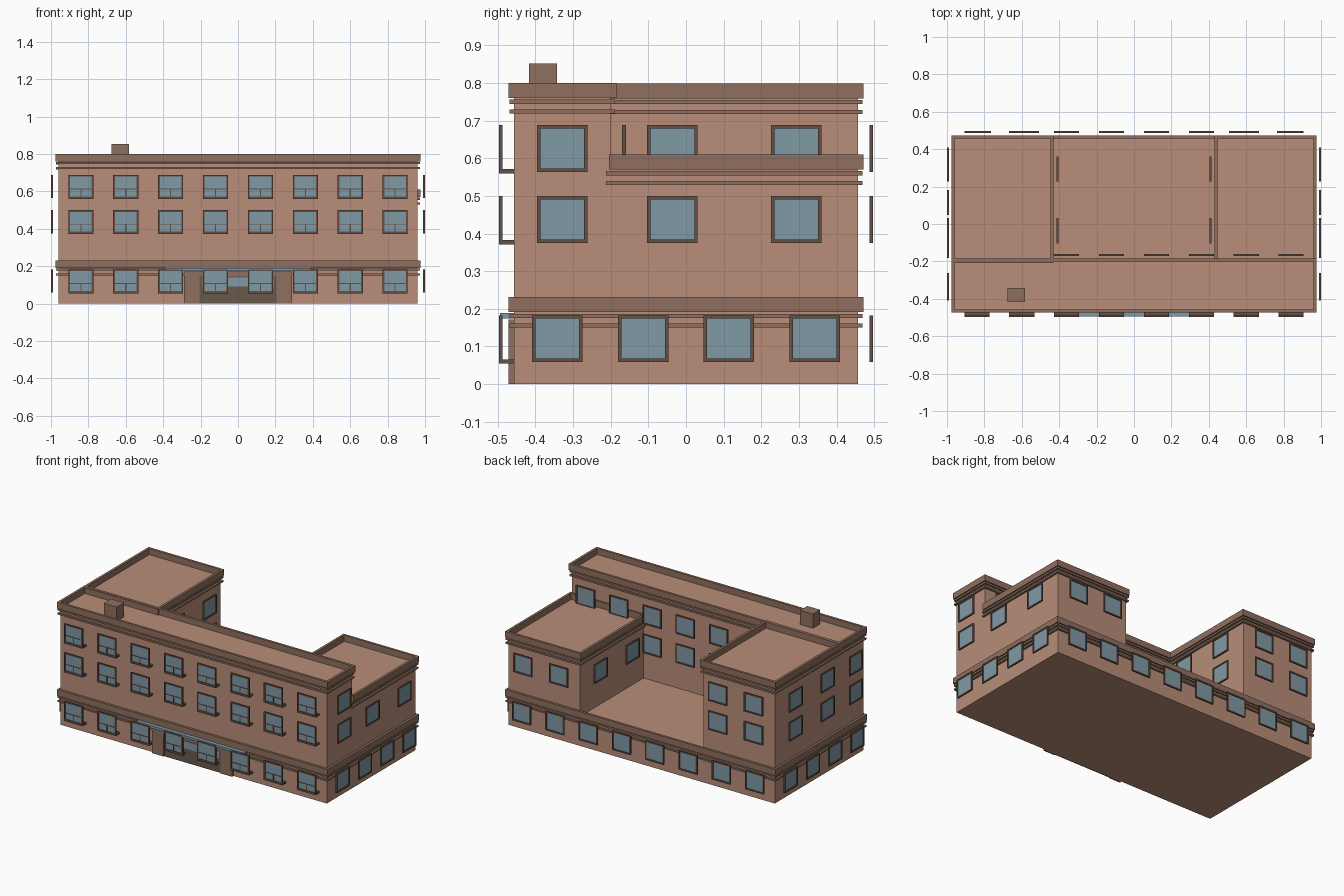
import bpy, bmesh
from math import pi
from mathutils import Matrix, Vector

if "Cube" in bpy.data.objects:
    bpy.data.objects.remove(bpy.data.objects["Cube"])


def material(name, r, g, b):
    m = bpy.data.materials.new(name)
    m.diffuse_color = (r, g, b, 1)
    m.use_nodes = True
    m.node_tree.nodes["Principled BSDF"].inputs["Base Color"].default_value = m.diffuse_color
    return m


WALL = material("wall_clay", 0.48, 0.27, 0.19)
TRIM = material("trim_brown", 0.28, 0.16, 0.115)
FRAME = material("frame_dark", 0.13, 0.08, 0.06)
GLASS = material("glass_blue", 0.22, 0.32, 0.38)
DOOR = material("door_brown", 0.14, 0.10, 0.07)


def add_box(bm, x0, x1, y0, y1, z0, z1, slot=0):
    mat = (Matrix.Translation(Vector((x0 + x1, y0 + y1, z0 + z1)) / 2)
           @ Matrix.Diagonal((x1 - x0, y1 - y0, z1 - z0, 1)))
    verts = bmesh.ops.create_cube(bm, size=1, matrix=mat)["verts"]
    for f in {f for v in verts for f in v.link_faces}:
        f.material_index = slot


def make_mesh(name, boxes, mats):
    bm = bmesh.new()
    for b in boxes:
        add_box(bm, *b)
    me = bpy.data.meshes.new(name)
    bm.to_mesh(me)
    bm.free()
    for m in mats:
        me.materials.append(m)
    return me


def place(name, me, loc=(0, 0, 0), turn=0):
    ob = bpy.data.objects.new(name, me)
    ob.location = loc
    ob.rotation_euler.z = turn
    bpy.context.collection.objects.link(ob)
    return ob


def part(name, mat, *boxes):
    return place(name, make_mesh(name, boxes, [mat]))


def ring(x0, x1, y0, y1, z0, z1, t):
    """Four boxes forming a rectangular rim."""
    return [(x0, x1, y0, y0 + t, z0, z1), (x0, x1, y1 - t, y1, z0, z1),
            (x0, x0 + t, y0 + t, y1 - t, z0, z1), (x1 - t, x1, y0 + t, y1 - t, z0, z1)]


# Building volumes, each with a parapet rim and two thin cornice bands
def block(name, x0, x1, y0, y1, top, front_over=0.015):
    part(name + "_walls", WALL, (x0, x1, y0, y1, 0, top - 0.04))
    o = 0.015
    part(name + "_parapet", TRIM,
         *ring(x0 - o, x1 + o, y0 - front_over, y1 + o, top - 0.04, top, 0.016))
    c = 0.012
    part(name + "_cornices", TRIM,
         *[(x0 - c, x1 + c, y0 - c, y1 + c, top - a, top - b)
           for a, b in ((0.055, 0.044), (0.081, 0.07))])


W, F, B, MID, IN = 0.96, -0.457, 0.457, -0.2, 0.445
block("ground_floor", -W, W, F, B, 0.231)
block("front_block", -W, W, F, MID, 0.8)
block("left_wing", -W, -IN, MID, B, 0.799, 0.008)
block("right_wing", IN, W, MID, B, 0.61, 0.004)

# Chimney
part("chimney", TRIM, (-0.675, -0.582, -0.417, -0.343, 0.75, 0.852))

# Window meshes: frame and pane standing just off the wall, facing -y
hw, hh = 0.067, 0.062


def rim(w, h, y0, y1, t):
    return [(-w, w, y0, y1, h - t, h, 0), (-w, w, y0, y1, -h, -h + t, 0),
            (-w, -w + t, y0, y1, -h + t, h - t, 0), (w - t, w, y0, y1, -h + t, h - t, 0)]


plain = rim(hw, hh, -0.04, -0.03, 0.009) + [
    (-hw + 0.008, hw - 0.008, -0.036, -0.032, -hh + 0.008, hh - 0.008, 1)]
fancy = plain + [
    (-hw + 0.008, hw - 0.008, -0.038, -0.031, -0.016, -0.011, 0),   # crossbar
    (-0.003, 0.003, -0.038, -0.031, -hh + 0.008, -0.013, 0),        # lower mullion
    (-hw, hw, -0.04, 0, -hh - 0.004, -hh + 0.007, 0)]               # sill
PLAIN = make_mesh("plain_window", plain, [FRAME, GLASS])
FANCY = make_mesh("sill_window", fancy, [FRAME, GLASS])

LEVELS = Z1, Z2, Z3 = 0.121, 0.4375, 0.626
COLS = [(i - 3.5) * 0.24 for i in range(8)]
WING_Y = (-0.036, 0.293)
WING_X = (0.574, 0.831)

# Front windows
for z in LEVELS:
    for x in COLS:
        place("front_window", FANCY, (x, F, z))

# Side windows
for s, turn in ((1, pi / 2), (-1, -pi / 2)):
    for i in range(4):
        place("side_window", PLAIN, (s * W, (i - 1.5) * 0.228, Z1), turn)
    for z in (Z2, Z3):
        place("side_window", PLAIN, (s * W, -0.3285, z), turn)
    for z in ((Z2,) if s > 0 else (Z2, Z3)):
        for y in WING_Y:
            place("side_window", PLAIN, (s * W, y, z), turn)
            place("courtyard_side_window", PLAIN, (s * IN, y, z), -turn)
        for x in WING_X:
            place("wing_back_window", PLAIN, (s * x, B, z), pi)

# Back windows and courtyard windows of the front block
for i, x in enumerate(COLS):
    place("back_window", PLAIN, (x, B, Z1), pi)
    if i >= 2:
        place("courtyard_window", PLAIN, (x, MID, Z3), pi)
    if 2 <= i <= 5:
        place("courtyard_window", PLAIN, (x, MID, Z2), pi)

# Entrance: surround, door panel, transom and canopy
part("entrance_surround", TRIM, (-0.288, -0.205, -0.472, F, 0, 0.172),
     (0.205, 0.288, -0.472, F, 0, 0.172), (-0.205, 0.205, -0.472, F, 0.145, 0.172))
part("entrance_doors", DOOR, (-0.205, 0.205, -0.466, F, 0, 0.145))
part("entrance_transom", GLASS, (-0.19, 0.19, -0.469, -0.46, 0.092, 0.14))
part("entrance_canopy", GLASS, (-0.387, 0.387, -0.494, F, 0.174, 0.189))
